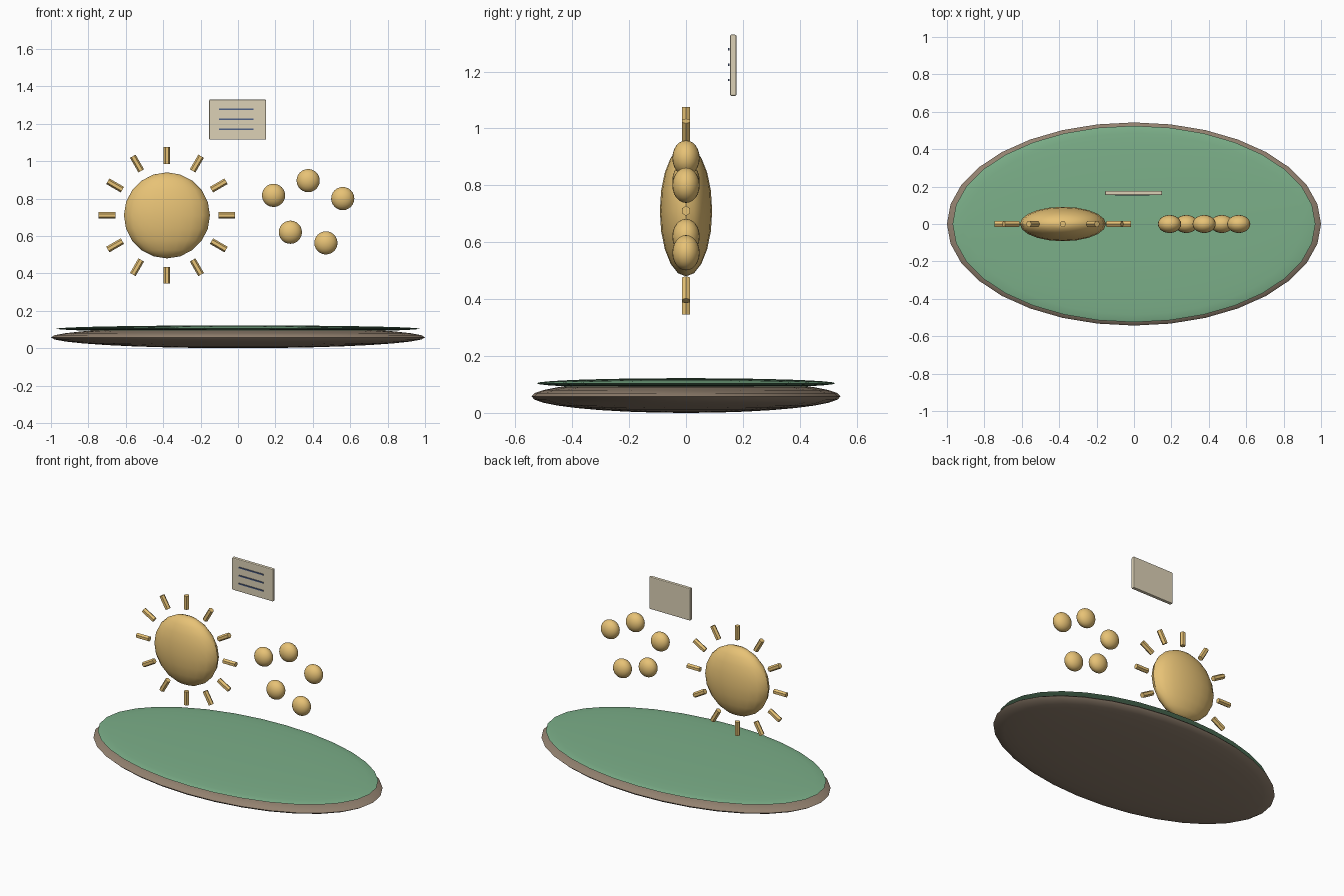
import bpy
from math import radians, sin, cos
from mathutils import Matrix

if "Cube" in bpy.data.objects:
    bpy.data.objects.remove(bpy.data.objects["Cube"])


def material(name, rgb):
    m = bpy.data.materials.new(name)
    m.diffuse_color = (*rgb, 1)
    m.use_nodes = True
    m.node_tree.nodes["Principled BSDF"].inputs["Base Color"].default_value = m.diffuse_color
    return m


GOLD = material("gold", (0.80, 0.54, 0.18))
GREEN = material("green", (0.20, 0.43, 0.25))
BROWN = material("brown", (0.29, 0.22, 0.16))
PAPER = material("paper", (0.72, 0.64, 0.47))
INK = material("ink", (0.08, 0.12, 0.24))


def finish(name, mat, smooth=True):
    ob = bpy.context.object
    ob.name = name
    ob.data.materials.append(mat)
    if smooth:
        bpy.ops.object.shade_smooth_by_angle(angle=radians(35))
    return ob


def ellipsoid(name, loc, radii, mat, segments=32, rings=16):
    bpy.ops.mesh.primitive_uv_sphere_add(segments=segments, ring_count=rings, radius=1, location=loc)
    bpy.context.object.scale = radii
    bpy.ops.object.transform_apply(location=False, rotation=False, scale=True)
    return finish(name, mat)


def box(name, loc, size, mat, bevel=0):
    bpy.ops.mesh.primitive_cube_add(size=1, location=loc)
    bpy.context.object.scale = size
    bpy.ops.object.transform_apply(location=False, rotation=False, scale=True)
    ob = finish(name, mat, smooth=False)
    if bevel:
        mod = ob.modifiers.new("bevel", "BEVEL")
        mod.width = bevel
        mod.segments = 2
    return ob


# Oval base with a grass layer on top
ellipsoid("base", (0, 0, 0.058), (1.0, 0.543, 0.058), BROWN)
ellipsoid("grass", (0, 0, 0.104), (0.97, 0.525, 0.018), GREEN)

# Sun disc with twelve hexagonal rays
SX, SZ = -0.38, 0.71
ellipsoid("sun", (SX, 0, SZ), (0.23, 0.092, 0.23), GOLD, 20, 10)
for i in range(12):
    a = radians(30 * i)
    bpy.ops.mesh.primitive_cylinder_add(vertices=6, radius=0.0172, depth=0.09)
    ob = finish("sun_ray", GOLD, smooth=False)
    ob.data.transform(Matrix.Rotation(radians(90), 4, 'Z'))
    ob.rotation_euler = (0, a, 0)
    ob.location = (SX + 0.32 * sin(a), 0, SZ + 0.32 * cos(a))

# Floating beads
for x, z in [(0.19, 0.817), (0.375, 0.896), (0.56, 0.80), (0.28, 0.62), (0.47, 0.563)]:
    ellipsoid("bead", (x, 0, z), (0.062, 0.048, 0.062), GOLD, 24, 12)

# Card with three ruled lines
box("card", (-0.002, 0.166, 1.222), (0.304, 0.023, 0.215), PAPER, 0.005)
for z in (1.17, 1.224, 1.278):
    box("card_line", (-0.009, 0.151, z), (0.183, 0.005, 0.008), INK)
